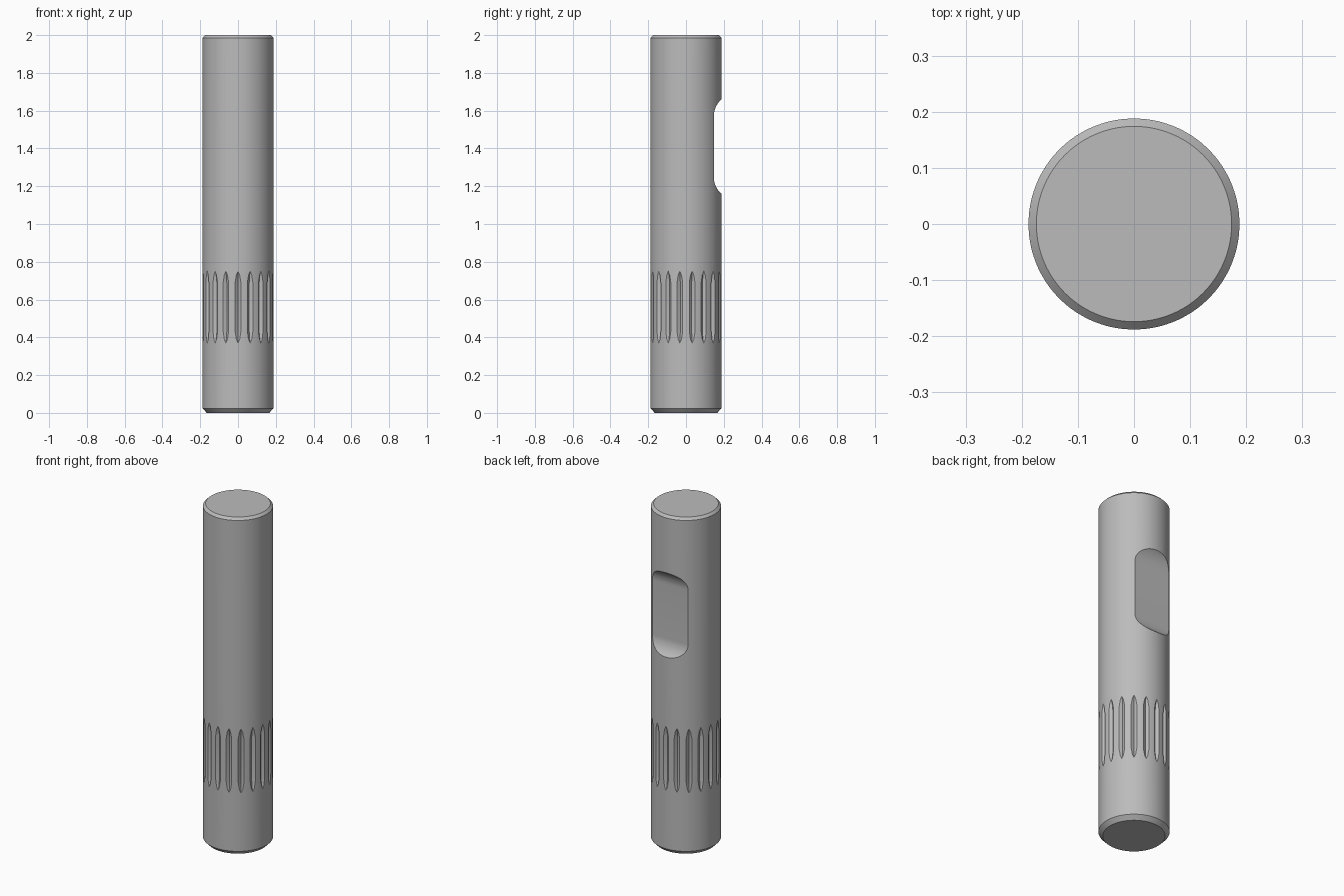
import bpy, bmesh, math

if "Cube" in bpy.data.objects:
    bpy.data.objects.remove(bpy.data.objects["Cube"], do_unlink=True)

R, SIDES, GROOVES = 0.188, 144, 18

steel = bpy.data.materials.new("grey steel")
steel.use_nodes = True
colour = (0.50, 0.50, 0.50, 1)
steel.diffuse_color = colour
steel.node_tree.nodes["Principled BSDF"].inputs["Base Color"].default_value = colour


def loft(name, rings):
    """Skin equal-length rings of points and cap both ends."""
    bm = bmesh.new()
    loops = [[bm.verts.new(p) for p in ring] for ring in rings]
    n = len(loops[0])
    for a, b in zip(loops, loops[1:]):
        for i in range(n):
            j = (i + 1) % n
            bm.faces.new((a[i], a[j], b[j], b[i]))
    bm.faces.new(loops[0][::-1])
    bm.faces.new(loops[-1])
    bmesh.ops.recalc_face_normals(bm, faces=bm.faces)
    mesh = bpy.data.meshes.new(name)
    bm.to_mesh(mesh)
    bm.free()
    mesh.materials.append(steel)
    obj = bpy.data.objects.new(name, mesh)
    bpy.context.collection.objects.link(obj)
    return obj


def circle(r, z):
    return [(r * math.sin(t), -r * math.cos(t), z)
            for t in (math.tau * i / SIDES for i in range(SIDES))]


def cut(target, cutter):
    mod = target.modifiers.new("cut", 'BOOLEAN')
    mod.operation, mod.solver, mod.object = 'DIFFERENCE', 'EXACT', cutter
    bpy.context.view_layer.objects.active = target
    bpy.ops.object.modifier_apply(modifier=mod.name)
    bpy.data.objects.remove(cutter, do_unlink=True)


# Chamfered pin body
pin = loft("pin_body", [circle(0.165, 0), circle(R, 0.024),
                        circle(R, 1.986), circle(0.174, 2)])

# Flat-bottomed notch in the back, with curved run-outs
FLAT_Y, MID_Z, HALF_FLAT, ARC = 0.147, 1.41, 0.16, 0.12
quarter = [(FLAT_Y + ARC * (1 - math.cos(a)), HALF_FLAT + ARC * math.sin(a))
           for a in (math.radians(5 * i) for i in range(15))]
outline = [(y, MID_Z - z) for y, z in reversed(quarter)]
outline += [(y, MID_Z + z) for y, z in quarter]
cut(pin, loft("notch_cutter", [[(x, y, z) for y, z in outline] for x in (-0.3, 0.3)]))

# Ring of tapered V grooves around the lower part
DEPTH, SLOPE, OUTER = 0.014, 1.15, 0.2
stations = [(0.36, -0.005), (0.37, 0), (0.39, 0.008), (0.43, DEPTH),
            (0.69, DEPTH), (0.73, 0.008), (0.75, 0), (0.76, -0.005)]


def groove_ring(angle, z, depth):
    half = (OUTER - R + depth) * SLOPE
    points = [(0, R - depth), (half, OUTER), (-half, OUTER)]
    c, s = math.cos(angle), math.sin(angle)
    return [(t * c + r * s, t * s - r * c, z) for t, r in points]


for k in range(GROOVES):
    angle = math.tau * k / GROOVES
    cut(pin, loft("groove_cutter", [groove_ring(angle, z, d) for z, d in stations]))

# Smooth the round surfaces, keep cut edges crisp
bpy.ops.object.select_all(action='DESELECT')
pin.select_set(True)
bpy.context.view_layer.objects.active = pin
bpy.ops.object.shade_smooth_by_angle(angle=math.radians(25))
